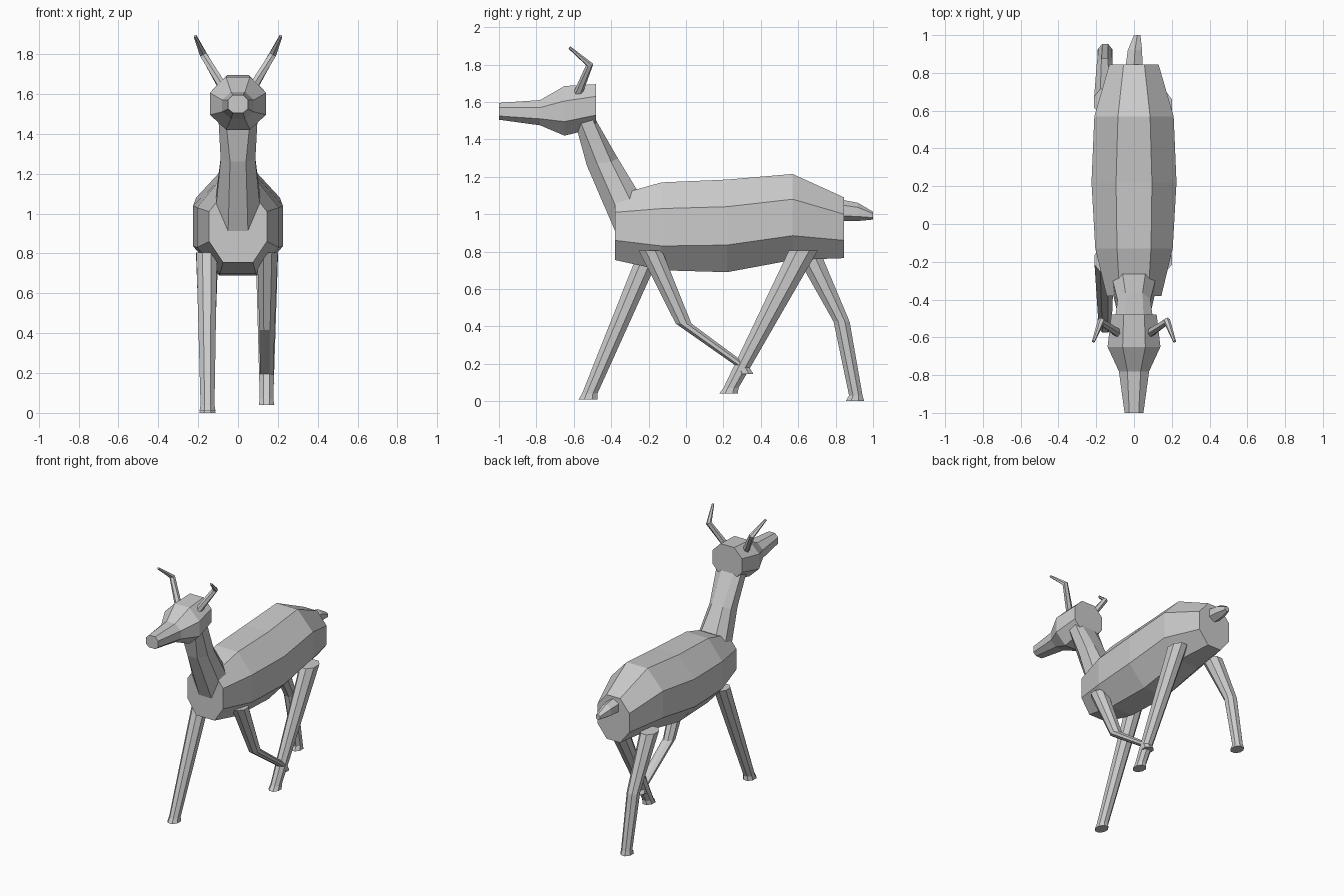
import bpy
import bmesh
import math
from mathutils import Vector

cube = bpy.data.objects.get("Cube")
if cube:
    bpy.data.objects.remove(cube, do_unlink=True)

grey = bpy.data.materials.new("plain_grey")
grey.use_nodes = True
grey.diffuse_color = (0.6, 0.6, 0.6, 1)
grey.node_tree.nodes["Principled BSDF"].inputs["Base Color"].default_value = (0.6, 0.6, 0.6, 1)


def loft(name, rings):
    """Skin a list of equal-length rings and cap both ends."""
    bm = bmesh.new()
    loops = [[bm.verts.new(p) for p in ring] for ring in rings]
    n = len(loops[0])
    for a, b in zip(loops, loops[1:]):
        for i in range(n):
            j = (i + 1) % n
            bm.faces.new((a[i], a[j], b[j], b[i]))
    bm.faces.new(loops[0])
    bm.faces.new(loops[-1])
    bmesh.ops.recalc_face_normals(bm, faces=bm.faces)
    mesh = bpy.data.meshes.new(name)
    bm.to_mesh(mesh)
    bm.free()
    mesh.materials.append(grey)
    obj = bpy.data.objects.new(name, mesh)
    bpy.context.collection.objects.link(obj)
    return obj


def mirrored(half):
    """Close a left-hand half ring across x = 0."""
    return half + [(-x, y, z) for x, y, z in reversed(half)]


def section(y, flat, wide, bottom, low, high, top):
    """Eight-sided upright cross-section at y."""
    return mirrored([(flat, y, bottom), (wide, y, low), (wide, y, high), (flat, y, top)])


def level_ring(x, y, z, wide, deep, sides=8):
    """Horizontal ring with flat sides, given half width and half depth."""
    k = 1 / math.cos(math.pi / sides)
    angles = [(i + 0.5) * math.tau / sides for i in range(sides)]
    return [(x + wide * k * math.cos(a), y + deep * k * math.sin(a), z) for a in angles]


# Body
loft("body", [
    section(-0.38, 0.075, 0.145, 0.755, 0.86, 1.01, 1.10),
    section(-0.13, 0.09, 0.205, 0.70, 0.83, 1.03, 1.17),
    section(0.22, 0.095, 0.225, 0.69, 0.835, 1.04, 1.185),
    section(0.57, 0.085, 0.21, 0.755, 0.885, 1.08, 1.215),
    section(0.845, 0.055, 0.13, 0.765, 0.86, 1.0, 1.09),
])

# Neck
loft("neck", [mirrored(half) for half in (
    [(0.05, -0.375, 0.90), (0.11, -0.375, 1.04), (0.115, -0.29, 1.06), (0.06, -0.265, 1.135)],
    [(0.04, -0.53, 1.26), (0.087, -0.475, 1.27), (0.087, -0.40, 1.28), (0.045, -0.365, 1.30)],
    [(0.06, -0.585, 1.46), (0.10, -0.57, 1.51), (0.10, -0.50, 1.51), (0.05, -0.48, 1.50)],
)])

# Head
loft("head", [
    section(-1.0, 0.025, 0.05, 1.505, 1.525, 1.57, 1.595),
    section(-0.78, 0.035, 0.08, 1.475, 1.51, 1.57, 1.61),
    section(-0.65, 0.06, 0.14, 1.42, 1.495, 1.605, 1.685),
    section(-0.48, 0.055, 0.12, 1.46, 1.53, 1.63, 1.695),
])

# Antlers
for name, s in (("left_antler", 1), ("right_antler", -1)):
    path = [Vector(p) for p in ((0.08, -0.58, 1.64), (0.175, -0.515, 1.80), (0.215, -0.622, 1.89))]
    rings = []
    for i, radius in enumerate((0.024, 0.020, 0.008)):
        tangent = path[min(i + 1, 2)] - path[max(i - 1, 0)]
        side = tangent.cross(Vector((1, 0, 0))).normalized()
        other = tangent.cross(side).normalized()
        ring = [path[i] + radius * (side * math.cos(a) + other * math.sin(a))
                for a in (k * math.tau / 6 for k in range(6))]
        rings.append([(s * v.x, v.y, v.z) for v in ring])
    loft(name, rings)

# Tail
tail_rings = []
for x, y, z, wide, tall in ((0, 0.83, 1.02, 0.045, 0.05), (0.005, 0.92, 1.012, 0.038, 0.042),
                            (0.017, 1.0, 0.992, 0.017, 0.018)):
    flat_ring = level_ring(x, 0, 0, wide, tall, 6)
    tail_rings.append([(px, y, z + py) for px, py, _ in flat_ring])
loft("tail", tail_rings)

# Legs: each ring is x, y, z, half width, half depth; the last two make the hoof
legs = {
    "left_front_leg": [
        (0.148, -0.19, 0.805, 0.052, 0.062), (0.145, -0.013, 0.415, 0.038, 0.042),
        (0.145, 0.30, 0.19, 0.034, 0.034), (0.145, 0.318, 0.145, 0.037, 0.042)],
    "right_front_leg": [
        (-0.157, -0.19, 0.805, 0.052, 0.062), (-0.153, -0.515, 0.04, 0.035, 0.041),
        (-0.153, -0.523, 0.01, 0.040, 0.051)],
    "left_hind_leg": [
        (0.145, 0.627, 0.805, 0.056, 0.077), (0.143, 0.24, 0.07, 0.034, 0.040),
        (0.143, 0.228, 0.04, 0.039, 0.050)],
    "right_hind_leg": [
        (-0.155, 0.645, 0.805, 0.056, 0.070), (-0.155, 0.832, 0.425, 0.042, 0.043),
        (-0.153, 0.908, 0.03, 0.035, 0.036), (-0.153, 0.903, 0.0, 0.040, 0.050)],
}
for name, rings in legs.items():
    loft(name, [level_ring(*ring) for ring in rings])
